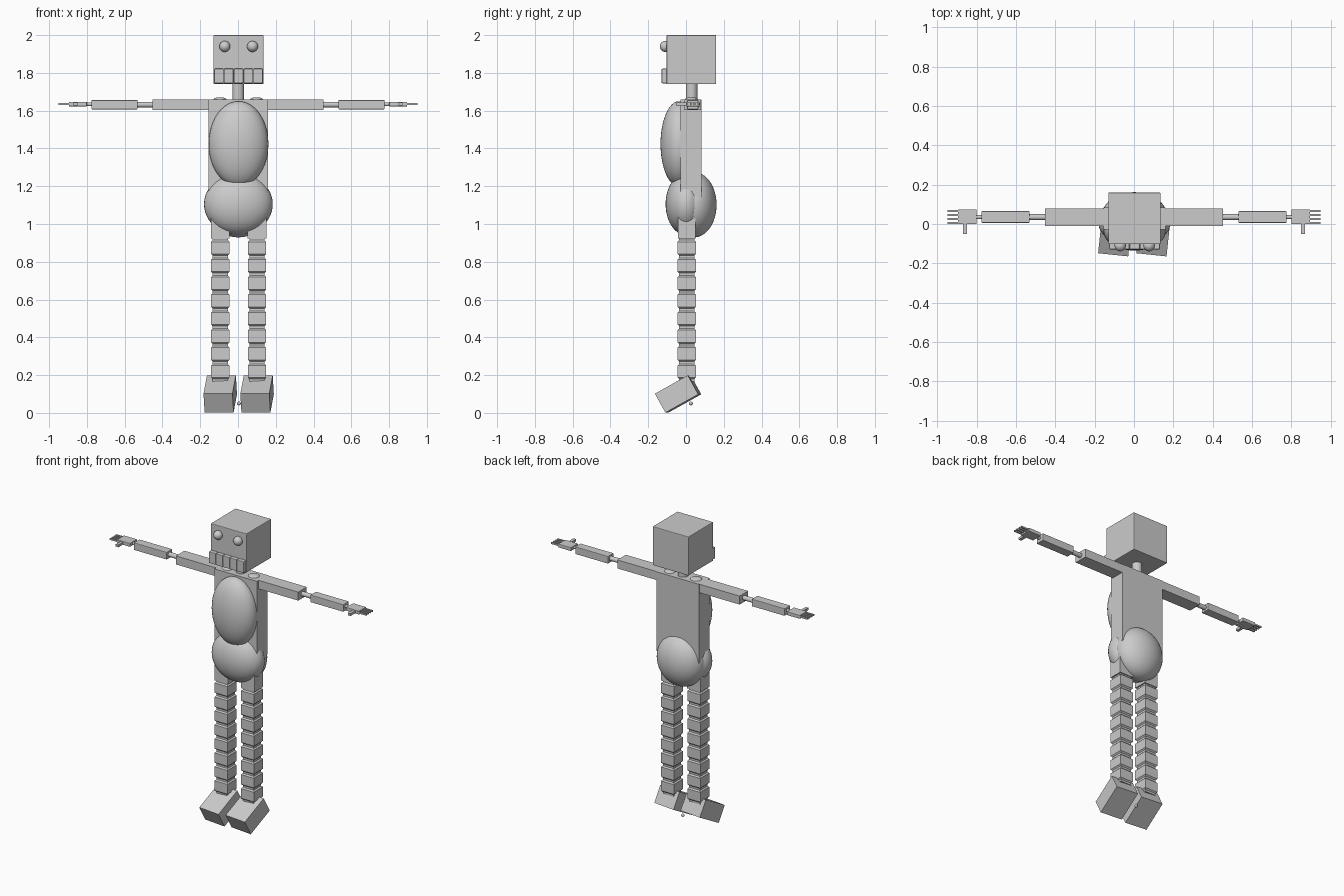
import bpy
from math import radians, pi

if "Cube" in bpy.data.objects:
    bpy.data.objects.remove(bpy.data.objects["Cube"])


def finish(o, name, smooth=False, bevel=0):
    o.name = name
    if bevel:
        m = o.modifiers.new("bevel", 'BEVEL')
        m.width = bevel
        m.segments = 2
    if smooth:
        bpy.ops.object.shade_smooth_by_angle()
    return o


def box(name, lo, hi, bevel=0):
    c = [(a + b) / 2 for a, b in zip(lo, hi)]
    bpy.ops.mesh.primitive_cube_add(size=1, location=c)
    o = bpy.context.object
    o.scale = [b - a for a, b in zip(lo, hi)]
    bpy.ops.object.transform_apply(location=False, rotation=False)
    return finish(o, name, bevel=bevel)


def ball(name, c, r):
    bpy.ops.mesh.primitive_uv_sphere_add(segments=40, ring_count=24, location=c)
    o = bpy.context.object
    o.scale = r
    bpy.ops.object.transform_apply(location=False, rotation=False)
    return finish(o, name, True)


def rod(name, c, r, depth, rot=(0, 0, 0)):
    bpy.ops.mesh.primitive_cylinder_add(vertices=24, radius=r, depth=depth, location=c, rotation=rot)
    return finish(bpy.context.object, name, True)


def xbox(name, s, x0, x1, y0, y1, z0, z1, bevel=0):
    # box on the side given by s = -1 or 1
    a, b = sorted((s * x0, s * x1))
    return box(name, (a, y0, z0), (b, y1, z1), bevel)


# head, eyes and teeth
box("head", (-0.13, -0.103, 1.74), (0.135, 0.16, 2.0), 0.004)
for x in (-0.07, 0.077):
    ball("eye", (x, -0.11, 1.94), (0.029, 0.029, 0.029))
for i in range(5):
    x = -0.126 + i * 0.052
    box("tooth", (x, -0.129, 1.745), (x + 0.05, -0.09, 1.822), 0.004)

# neck and torso
rod("neck", (0.001, 0.03, 1.70), 0.031, 0.11)
box("torso", (-0.155, -0.028, 1.13), (0.16, 0.083, 1.66))
ball("belly", (0.003, -0.037, 1.424), (0.158, 0.098, 0.226))
ball("hips", (0.002, 0.0, 1.105), (0.182, 0.108, 0.163))
ball("seat", (0.002, 0.043, 1.102), (0.165, 0.119, 0.173))
for x in (-0.095, 0.098):
    ball("shoulder_cap", (x, 0.028, 1.658), (0.035, 0.035, 0.013))

# arms and hands
for s in (-1, 1):
    xbox("upper_arm", s, 0.15, 0.453, -0.01, 0.08, 1.603, 1.66)
    rod("elbow", (s * 0.49, 0.035, 1.632), 0.015, 0.1, (0, pi / 2, 0))
    xbox("forearm", s, 0.532, 0.776, 0.006, 0.065, 1.607, 1.656, 0.003)
    rod("wrist", (s * 0.79, 0.035, 1.634), 0.01, 0.05, (0, pi / 2, 0))
    xbox("palm", s, 0.80, 0.896, 0.0, 0.075, 1.623, 1.647, 0.003)
    for y in (0.004, 0.025, 0.046, 0.067):
        xbox("finger", s, 0.88, 0.95, y - 0.005, y + 0.005, 1.631, 1.641)
    xbox("thumb", s, 0.85, 0.87, -0.052, 0.01, 1.627, 1.643)

# legs: a stack of bulging square segments, and tilted feet
rings = []
for i in range(8):
    z = 0.922 - i * 0.0935
    rings += [(z, 0.04), (z - 0.008, 0.04), (z - 0.016, 0.048),
              (z - 0.081, 0.048), (z - 0.089, 0.04)]
rings.append((0.165, 0.04))
for x in (-0.094, 0.101):
    box("thigh", (x - 0.05, -0.042, 0.922), (x + 0.05, 0.05, 1.05))
    verts = [(x + sx * r, 0.004 + sy * r, z) for z, r in rings
             for sx, sy in ((-1, -1), (1, -1), (1, 1), (-1, 1))]
    n = len(rings)
    faces = [(4 * k + j, 4 * k + 4 + j, 4 * k + 4 + (j + 1) % 4, 4 * k + (j + 1) % 4)
             for k in range(n - 1) for j in range(4)]
    faces += [(0, 1, 2, 3), (4 * n - 1, 4 * n - 2, 4 * n - 3, 4 * n - 4)]
    me = bpy.data.meshes.new("leg")
    me.from_pydata(verts, [], faces)
    o = bpy.data.objects.new("leg", me)
    bpy.context.collection.objects.link(o)
    foot = box("foot", (x - 0.077, -0.142, 0.0425), (x + 0.077, 0.058, 0.1575))
    foot.rotation_euler = (radians(29), 0, radians(-6))
    foot.location.z = 0.1

# small ball between the feet
ball("pebble", (0.005, 0.026, 0.05), (0.01, 0.01, 0.01))
